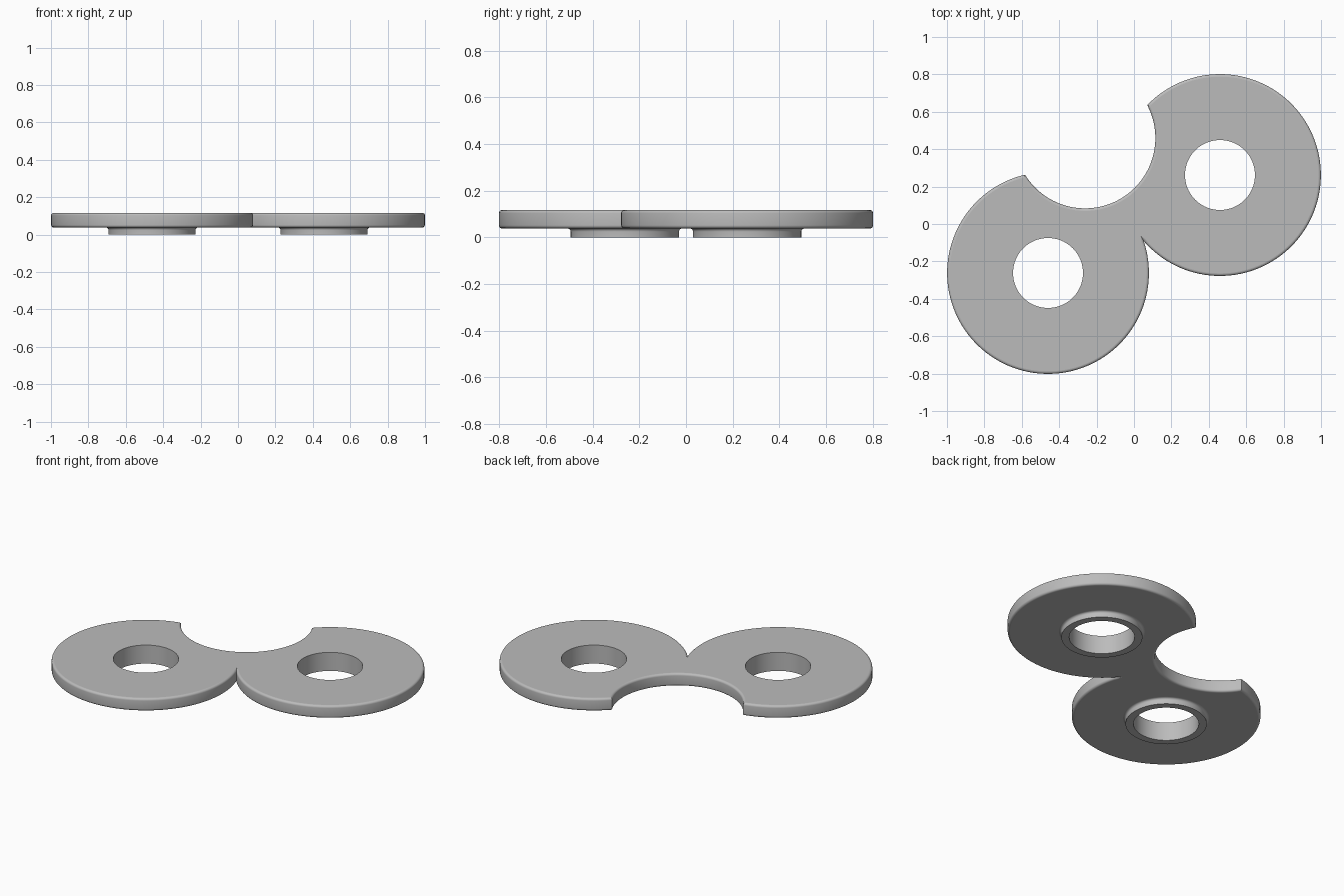
import bpy, bmesh
from math import sin, cos, acos, atan2, sqrt, pi, hypot

if "Cube" in bpy.data.objects:
    bpy.data.objects.remove(bpy.data.objects["Cube"])

ANGLE = atan2(0.262, 0.46)      # direction of the line joining the two discs
HALF = 0.529                    # disc centre to model centre
DISC_R, BITE_R, HOLE_R, BOSS_R = 0.5395, 0.376, 0.187, 0.232
BOTTOM, TOP, ROUND = 0.038, 0.117, 0.014
TIP = 0.075                     # depth of the notch between the discs
SEGS, STEPS = 96, 5

grey = bpy.data.materials.new("plain grey")
grey.use_nodes = True
colour = (0.5, 0.5, 0.5, 1)
grey.diffuse_color = colour
grey.node_tree.nodes["Principled BSDF"].inputs["Base Color"].default_value = colour


def arc(cx, cy, r, start, end, count):
    angles = [start + (end - start) * i / count for i in range(count + 1)]
    return [(cx + r * cos(a), cy + r * sin(a)) for a in angles]


def outline(inset):
    """Two joined discs with a round bite, pulled inwards by the inset."""
    r, b = DISC_R - inset, BITE_R + inset
    dist = hypot(HALF, HALF)
    tip = sqrt(max(r * r - HALF * HALF, TIP * TIP))
    disc_end = 3 * pi / 4 - acos((r * r + dist**2 - b * b) / (2 * r * dist))
    bite_start = -pi / 4 + acos((b * b + dist**2 - r * r) / (2 * b * dist))
    right = arc(HALF, 0, r, atan2(-tip, -HALF), disc_end, SEGS)[1:]
    left = [(-x, y) for x, y in reversed(right)]
    bite = arc(0, HALF, b, bite_start, -pi - bite_start, SEGS)[1:-1]
    return [(0, -tip)] + right + bite + left


def ring(bm, points, z):
    return [bm.verts.new((x, y, z)) for x, y in points]


def bridge(bm, a, b):
    for i in range(len(a)):
        j = (i + 1) % len(a)
        bm.faces.new((a[i], a[j], b[j], b[i]))


def loop_edges(bm, loop):
    return [bm.edges.get((loop[i - 1], loop[i])) for i in range(len(loop))]


def finish(bm, name):
    bmesh.ops.recalc_face_normals(bm, faces=bm.faces)
    mesh = bpy.data.meshes.new(name)
    bm.to_mesh(mesh)
    bm.free()
    mesh.materials.append(grey)
    obj = bpy.data.objects.new(name, mesh)
    bpy.context.collection.objects.link(obj)
    obj.rotation_euler.z = ANGLE
    bpy.ops.object.select_all(action='DESELECT')
    obj.select_set(True)
    bpy.context.view_layer.objects.active = obj
    bpy.ops.object.shade_smooth_by_angle(angle=pi / 6)
    # Keep the broad level faces flat
    for face in mesh.polygons:
        if abs(face.normal.z) > 0.999:
            face.use_smooth = False


def circle(side, r):
    return arc(side * HALF, 0, r, 0, 2 * pi, SEGS)[:-1]


# Plate: rounded rim lofted from inset outlines, with two through holes
bm = bmesh.new()
quarter = [i * pi / 2 / STEPS for i in range(STEPS + 1)]
levels = [(ROUND * (1 - sin(a)), BOTTOM + ROUND * (1 - cos(a))) for a in quarter]
levels += [(inset, BOTTOM + TOP - z) for inset, z in reversed(levels)]
rims = [ring(bm, outline(inset), z) for inset, z in levels]
for low, high in zip(rims, rims[1:]):
    bridge(bm, low, high)
caps = {0: loop_edges(bm, rims[0]), 1: loop_edges(bm, rims[-1])}
for side in (-1, 1):
    low = ring(bm, circle(side, HOLE_R), BOTTOM)
    high = ring(bm, circle(side, HOLE_R), TOP)
    bridge(bm, low, high)
    caps[0] += loop_edges(bm, low)
    caps[1] += loop_edges(bm, high)
for edges in caps.values():
    bmesh.ops.triangle_fill(bm, use_beauty=True, edges=edges)
finish(bm, "plate")

# Bosses: short collars under the holes, flaring into the plate
FLARE = 0.014
for side, name in ((-1, "right_boss"), (1, "left_boss")):
    bm = bmesh.new()
    profile = [(HOLE_R, BOTTOM), (HOLE_R, 0), (BOSS_R, 0)]
    profile += [(BOSS_R + FLARE * (1 - cos(a)), BOTTOM - FLARE * (1 - sin(a)))
                for a in quarter]
    rings = [ring(bm, circle(side, r), z) for r, z in profile]
    for a, b in zip(rings, rings[1:] + rings[:1]):
        bridge(bm, a, b)
    finish(bm, name)
